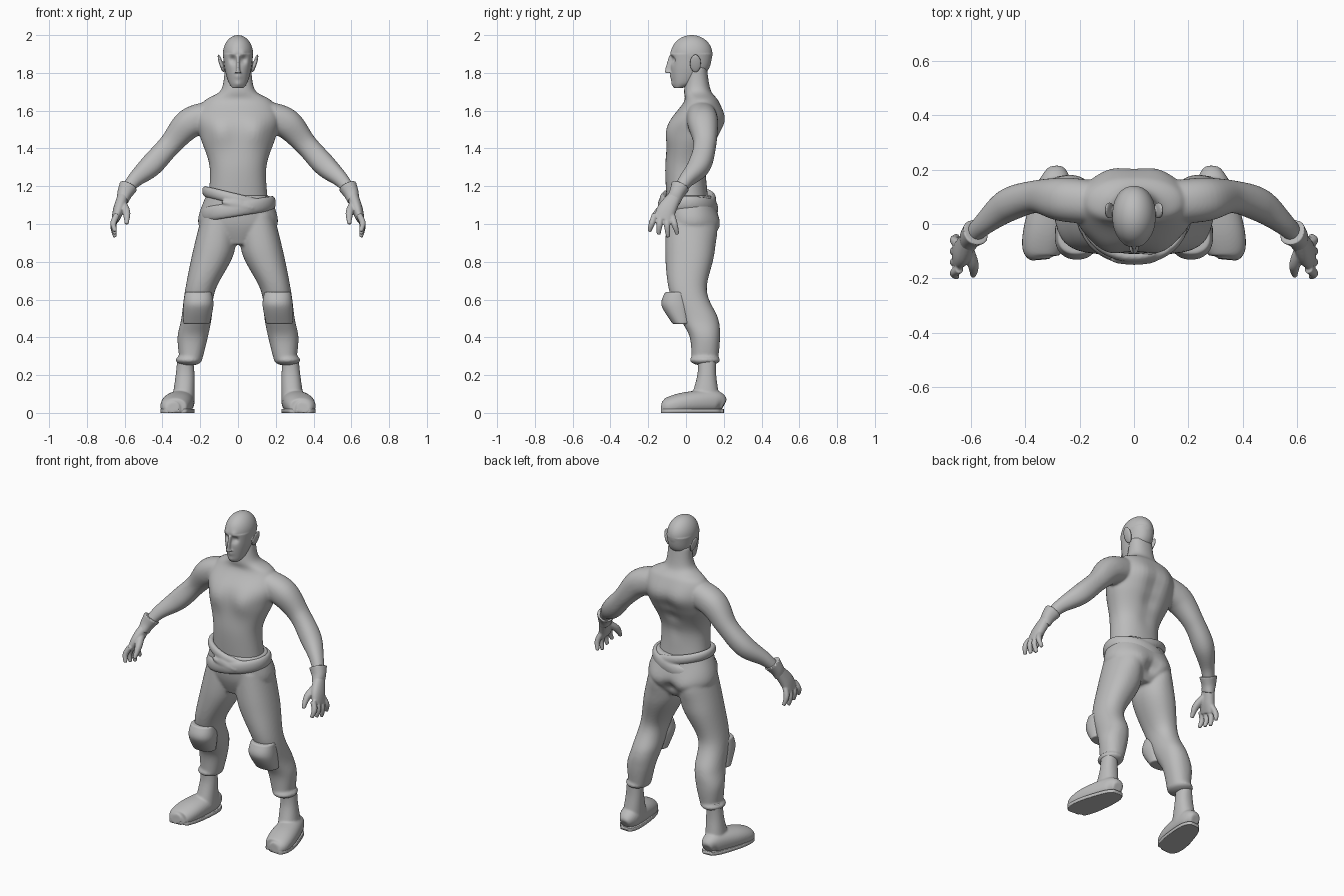
import bpy
import bmesh
import math
from mathutils import Euler, Matrix, Vector

X, Y, Z = Vector((1, 0, 0)), Vector((0, 1, 0)), Vector((0, 0, 1))

default_cube = bpy.data.objects.get("Cube")
if default_cube:
    bpy.data.objects.remove(default_cube)

clay = bpy.data.materials.new("plain grey")
clay.use_nodes = True
clay.diffuse_color = (0.5, 0.5, 0.5, 1)
shader = clay.node_tree.nodes["Principled BSDF"]
shader.inputs["Base Color"].default_value = clay.diffuse_color


def spline(rows, steps=8):
    """Smooth curve through rows of numbers, easing with the slope at each row."""
    rows = [Vector(row) for row in rows]
    last = len(rows) - 1
    slopes = [(rows[min(i + 1, last)] - rows[max(i - 1, 0)]) / 2 for i in range(last + 1)]
    curve = []
    for i in range(last):
        gap = rows[i + 1] - rows[i]
        for step in range(steps):
            t = step / steps
            ease = t * t * (3 - t - t)
            bend = slopes[i] * (1 - t) - slopes[i + 1] * t + gap * (t + t - 1)
            curve.append(rows[i] + gap * t + bend * t * (1 - t) + gap * 0 * ease)
    return curve + [rows[-1]]


def sides_of(x):
    """Parts off the centre line are built on both sides."""
    return (1, -1) if x else (1,)


def loft(bm, rows, follow=None, n=48):
    """Skin rings (x, y, z, radius, other radius); level, or square to the path."""
    rings = spline([row if len(row) > 4 else (*row, row[-1]) for row in rows])
    for side in sides_of(rows[0][0]):
        loops = []
        for i, ring in enumerate(rings):
            before, after = rings[max(i - 1, 0)], rings[min(i + 1, len(rings) - 1)]
            along, across = Z, X
            if follow:
                along = Vector(after[:3]) - Vector(before[:3])
                along.normalize()
                across = (follow - along * along.dot(follow)).normalized()
            other = along.cross(across)
            loop = []
            for k in range(n):
                angle = math.tau * k / n
                c, s = math.cos(angle), math.sin(angle)
                # slightly squared ellipse
                c, s = math.copysign(abs(c) ** 0.9, c), math.copysign(abs(s) ** 0.9, s)
                point = Vector(ring[:3]) + across * ring[3] * c + other * ring[4] * s
                point.x *= side
                loop.append(bm.verts.new(point))
            loops.append(loop)
        for low, high in zip(loops, loops[1:]):
            for k in range(n):
                bm.faces.new((low[k], low[k - 1], high[k - 1], high[k]))
        bm.faces.new(loops[0])
        bm.faces.new(reversed(loops[-1]))


def blob(bm, centre, radii, lean=0):
    """Ellipsoid leaning outwards, on both sides when off centre."""
    for side in sides_of(centre[0]):
        place = Vector((centre[0] * side, centre[1], centre[2]))
        matrix = Matrix.LocRotScale(place, Euler((0, lean * side, 0)), Vector(radii))
        bmesh.ops.create_uvsphere(bm, u_segments=64, v_segments=48, radius=1, matrix=matrix)


def press(bm, centre, reach, push):
    """Push the surface along y by a soft round bump."""
    for side in sides_of(centre[0]):
        middle = Vector((centre[0] * side, centre[1], centre[2]))
        for vert in bm.verts:
            vert.co.y += push * math.exp(-((vert.co - middle).length / reach) ** 2)


def clamp_height(bm, top):
    for vert in bm.verts:
        vert.co.z = max(0, min(top, vert.co.z))


def finish(bm, name, voxel=None, smooth=0):
    """Make the object, fuse its overlapping solids and soften the joins."""
    bmesh.ops.recalc_face_normals(bm, faces=bm.faces)
    mesh = bpy.data.meshes.new(name)
    bm.to_mesh(mesh)
    bm.free()
    mesh.materials.append(clay)
    mesh.shade_smooth()
    obj = bpy.data.objects.new(name, mesh)
    bpy.context.collection.objects.link(obj)
    if voxel:
        fuse = obj.modifiers.new("fuse", "REMESH")
        fuse.mode, fuse.voxel_size, fuse.use_smooth_shade = "VOXEL", voxel, True
        soften = obj.modifiers.new("soften", "SMOOTH")
        soften.factor, soften.iterations = 0.5, smooth


# Torso, neck and arms fused into one skin
bm = bmesh.new()
loft(bm, [(0, 0.01, 1.1, 0.16, 0.11), (0, 0, 1.3, 0.15, 0.11), (0, 0.04, 1.46, 0.2, 0.13),
          (0, 0.06, 1.56, 0.22, 0.13), (0, 0.08, 1.65, 0.18, 0.09), (0, 0.06, 1.71, 0.09, 0.07),
          (0, 0.06, 1.83, 0.07, 0.05)])
press(bm, (0.1, -0.09, 1.49), reach=0.08, push=-0.03)
press(bm, (0.08, 0.19, 1.55), reach=0.08, push=0.02)
for height in (1.3, 1.4, 1.5):
    press(bm, (0, 0.16, height), reach=0.05, push=-0.02)
loft(bm, [(0.15, 0.08, 1.57, 0.08), (0.26, 0.09, 1.53, 0.08), (0.36, 0.1, 1.42, 0.06),
          (0.46, 0.07, 1.31, 0.06), (0.55, 0, 1.23, 0.04), (0.6, -0.05, 1.16, 0.03)], follow=Y)
finish(bm, "torso_and_arms", voxel=0.007, smooth=7)

# Head: cranium and jaw, then the face, nose and ears
bm = bmesh.new()
blob(bm, (0, 0.03, 1.9), (0.08, 0.11, 0.1))
loft(bm, [(0, -0.04, 1.72, 0.03, 0.02), (0, -0.01, 1.75, 0.05, 0.06), (0, 0.02, 1.82, 0.07, 0.1),
          (0, 0.03, 1.9, 0.08, 0.11)])
press(bm, (0.03, -0.08, 1.87), reach=0.02, push=0.02)
press(bm, (0.03, -0.08, 1.9), reach=0.02, push=-0.01)
press(bm, (0, -0.08, 1.78), reach=0.02, push=-0.01)
press(bm, (0, -0.07, 1.74), reach=0.02, push=-0.01)
loft(bm, [(0, -0.08, 1.8, 0.02, 0.03), (0, -0.08, 1.82, 0.01, 0.03), (0, -0.07, 1.89, 0.01, 0.02)])
blob(bm, (0.09, 0.05, 1.85), (0.01, 0.03, 0.05), lean=0.3)
finish(bm, "head", voxel=0.004, smooth=4)

# Hands: palm, four fingers fanned by rule, and a thumb
bm = bmesh.new()
loft(bm, [(0.6, -0.04, 1.17, 0.03), (0.63, -0.1, 1.08, 0.05, 0.03), (0.65, -0.12, 1.02, 0.05, 0.02)], follow=Y)
for finger in (-1.5, -0.5, 0.5, 1.5):
    knuckle = Vector((0.64, finger * 0.03 - 0.12, 1.05))
    length = 0.12 - abs(finger - 0.5) * 0.015
    middle = knuckle + Vector((0.02, finger * 0.01, -length / 2))
    tip = knuckle + Vector((0.01, finger * 0.02, -length))
    loft(bm, [(*knuckle, 0.016), (*middle, 0.016), (*tip, 0.01)], follow=Y)
loft(bm, [(0.61, -0.09, 1.11, 0.02), (0.59, -0.15, 1.06, 0.02), (0.59, -0.19, 1, 0.01)], follow=Y)
finish(bm, "hands", voxel=0.005, smooth=3)

# Wrist bands
bm = bmesh.new()
loft(bm, [(0.58, -0.03, 1.2, 0.05), (0.6, -0.05, 1.16, 0.04), (0.61, -0.07, 1.12, 0.04, 0.03)], follow=Y)
finish(bm, "wrist_bands", voxel=0.005, smooth=3)

# Trousers: hips, legs and rolled hems fused together
bm = bmesh.new()
loft(bm, [(0, 0.01, 1.15, 0.17, 0.13), (0, 0.03, 1, 0.21, 0.14), (0, 0.02, 0.89, 0.1, 0.09)])
loft(bm, [(0.1, 0.02, 1.05, 0.09, 0.12), (0.13, 0.02, 0.85, 0.11, 0.13), (0.2, 0.01, 0.65, 0.08, 0.1),
          (0.22, 0.07, 0.5, 0.08, 0.1), (0.24, 0.1, 0.4, 0.08), (0.25, 0.1, 0.28, 0.06, 0.07)])
press(bm, (0.1, 0.15, 0.98), reach=0.08, push=0.02)
press(bm, (0, 0.17, 0.96), reach=0.04, push=-0.03)
blob(bm, (0.26, 0.1, 0.28), (0.07, 0.08, 0.03))
finish(bm, "trousers", voxel=0.008, smooth=5)

# Knee pads
bm = bmesh.new()
loft(bm, [(0.21, -0.05, 0.64, 0.07, 0.06), (0.21, -0.05, 0.57, 0.08), (0.22, -0.02, 0.47, 0.07, 0.05)])
finish(bm, "knee_pads", voxel=0.006, smooth=3)

# Boots: shaft and foot, then the flat sole with the same outline
foot = [(0.29, 0.2, 0.04, 0.03), (0.29, 0.15, 0.06, 0.06), (0.32, 0, 0.05, 0.08, 0.06),
        (0.34, -0.1, 0.03, 0.07, 0.05), (0.34, -0.13, 0.03, 0.03)]
bm = bmesh.new()
loft(bm, [(0.28, 0.11, 0.3, 0.04, 0.05), (0.28, 0.11, 0.2, 0.05), (0.29, 0.1, 0.06, 0.06, 0.08)])
loft(bm, foot, follow=X)
clamp_height(bm, top=1)
finish(bm, "boots", voxel=0.006, smooth=5)
bm = bmesh.new()
loft(bm, [(x, y, 0.01, *radii) for x, y, z, *radii in foot], follow=X)
clamp_height(bm, top=0.02)
finish(bm, "boot_soles")


def band(bm, height, slant, width, half, n=96, m=16):
    """Closed strip of cloth wound around the waist at a slant."""
    loops = []
    for i in range(n):
        turn = math.tau * i / n
        loop = []
        for k in range(m):
            roll = math.tau * k / m
            x = (width + 0.02 * math.cos(roll)) * math.cos(turn)
            y = (width - 0.04 + 0.02 * math.cos(roll)) * math.sin(turn)
            loop.append(bm.verts.new((x, y + 0.01, height + slant * x + half * math.sin(roll))))
        loops.append(loop)
    for i in range(n):
        for k in range(m):
            bm.faces.new((loops[i - 1][k - 1], loops[i][k - 1], loops[i][k], loops[i - 1][k]))


# Sash: two crossing bands with a knotted end in front
bm = bmesh.new()
band(bm, height=1.13, slant=-0.24, width=0.17, half=0.03)
band(bm, height=1.08, slant=0.16, width=0.18, half=0.04)
blob(bm, (0, -0.13, 1.1), (0.06, 0.02, 0.03), lean=0.3)
blob(bm, (0, -0.13, 1.1), (0.09, 0.02, 0.02), lean=0.2)
finish(bm, "sash", voxel=0.006, smooth=4)
